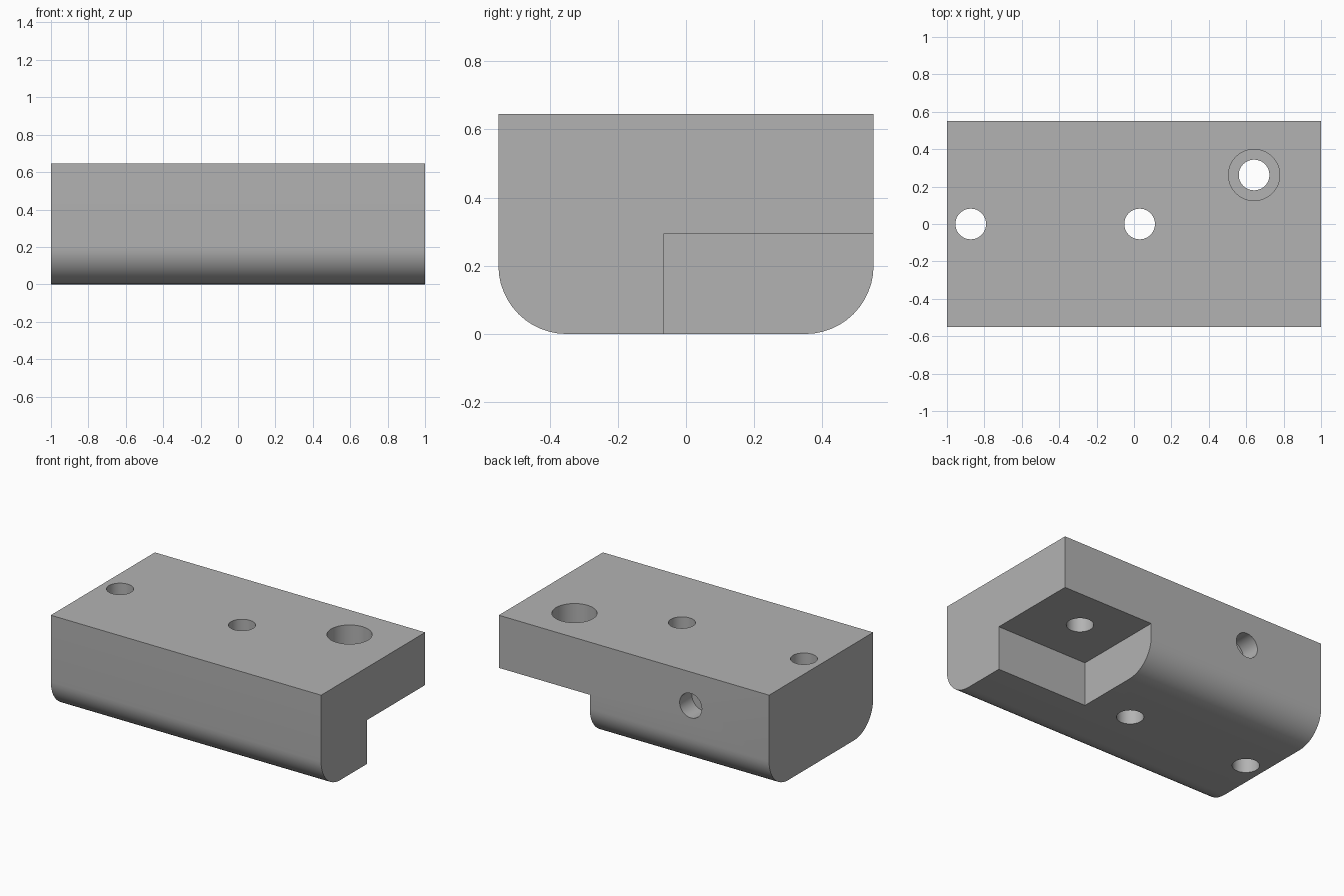
import bpy, bmesh
from math import radians, sin, cos, pi

if "Cube" in bpy.data.objects:
    bpy.data.objects.remove(bpy.data.objects["Cube"])

LENGTH, DEPTH, HEIGHT, FILLET = 2.0, 1.1, 0.645, 0.2
HOLE_R = 0.082

grey = bpy.data.materials.new("plain grey")
grey.use_nodes = True
grey.diffuse_color = (0.45, 0.45, 0.45, 1)
grey.node_tree.nodes["Principled BSDF"].inputs["Base Color"].default_value = (0.45, 0.45, 0.45, 1)


def extruded_profile(name, points):
    """Extrude a y-z profile along the full length in x."""
    bm = bmesh.new()
    face = bm.faces.new([bm.verts.new((-LENGTH / 2, y, z)) for y, z in points])
    new = bmesh.ops.extrude_face_region(bm, geom=[face])["geom"]
    verts = [g for g in new if isinstance(g, bmesh.types.BMVert)]
    bmesh.ops.translate(bm, verts=verts, vec=(LENGTH, 0, 0))
    bmesh.ops.recalc_face_normals(bm, faces=bm.faces)
    mesh = bpy.data.meshes.new(name)
    bm.to_mesh(mesh)
    bm.free()
    mesh.materials.append(grey)
    obj = bpy.data.objects.new(name, mesh)
    bpy.context.collection.objects.link(obj)
    return obj


def cut(target, cutter):
    """Subtract the cutter that was just made, then discard it."""
    cutter.hide_render = True
    cutter.data.materials.append(grey)
    bpy.context.view_layer.objects.active = target
    mod = target.modifiers.new("cut", 'BOOLEAN')
    mod.operation, mod.solver, mod.object = 'DIFFERENCE', 'EXACT', cutter
    bpy.ops.object.modifier_apply(modifier=mod.name)
    bpy.data.objects.remove(cutter)


def cylinder(radius, depth, location, rotation=(0, 0, 0)):
    bpy.ops.mesh.primitive_cylinder_add(vertices=48, radius=radius, depth=depth,
                                        location=location, rotation=rotation)
    return bpy.context.object


def box(low, high):
    bpy.ops.mesh.primitive_cube_add(size=1, location=[(a + b) / 2 for a, b in zip(low, high)])
    bpy.context.object.scale = [b - a for a, b in zip(low, high)]
    return bpy.context.object


# Block with both lower long edges rounded
steps = 12
arc = [(DEPTH / 2 - FILLET + FILLET * cos(a), FILLET - FILLET * sin(a))
       for a in (i * pi / 2 / steps for i in range(steps + 1))]
profile = [(DEPTH / 2, HEIGHT)] + arc
profile += [(-y, z) for y, z in reversed(profile)]
block = extruded_profile("mounting_block", profile)

# Notch under the back corner
cut(block, box((0.327, -0.066, -0.2), (1.2, 0.8, 0.293)))

# Vertical through holes
for x, y in ((-0.873, 0), (0.03, 0), (0.642, 0.262)):
    cut(block, cylinder(HOLE_R, 2, (x, y, HEIGHT / 2)))

# Counterbore above the notch
cut(block, cylinder(0.137, 0.36, (0.642, 0.262, HEIGHT)))

# Blind hole in the back face
cut(block, cylinder(HOLE_R, 0.26, (-0.42, DEPTH / 2, 0.42), (pi / 2, 0, 0)))

# Smooth curved walls, crisp edges
bpy.ops.object.select_all(action='DESELECT')
block.select_set(True)
bpy.context.view_layer.objects.active = block
bpy.ops.object.shade_smooth_by_angle(angle=radians(30))
